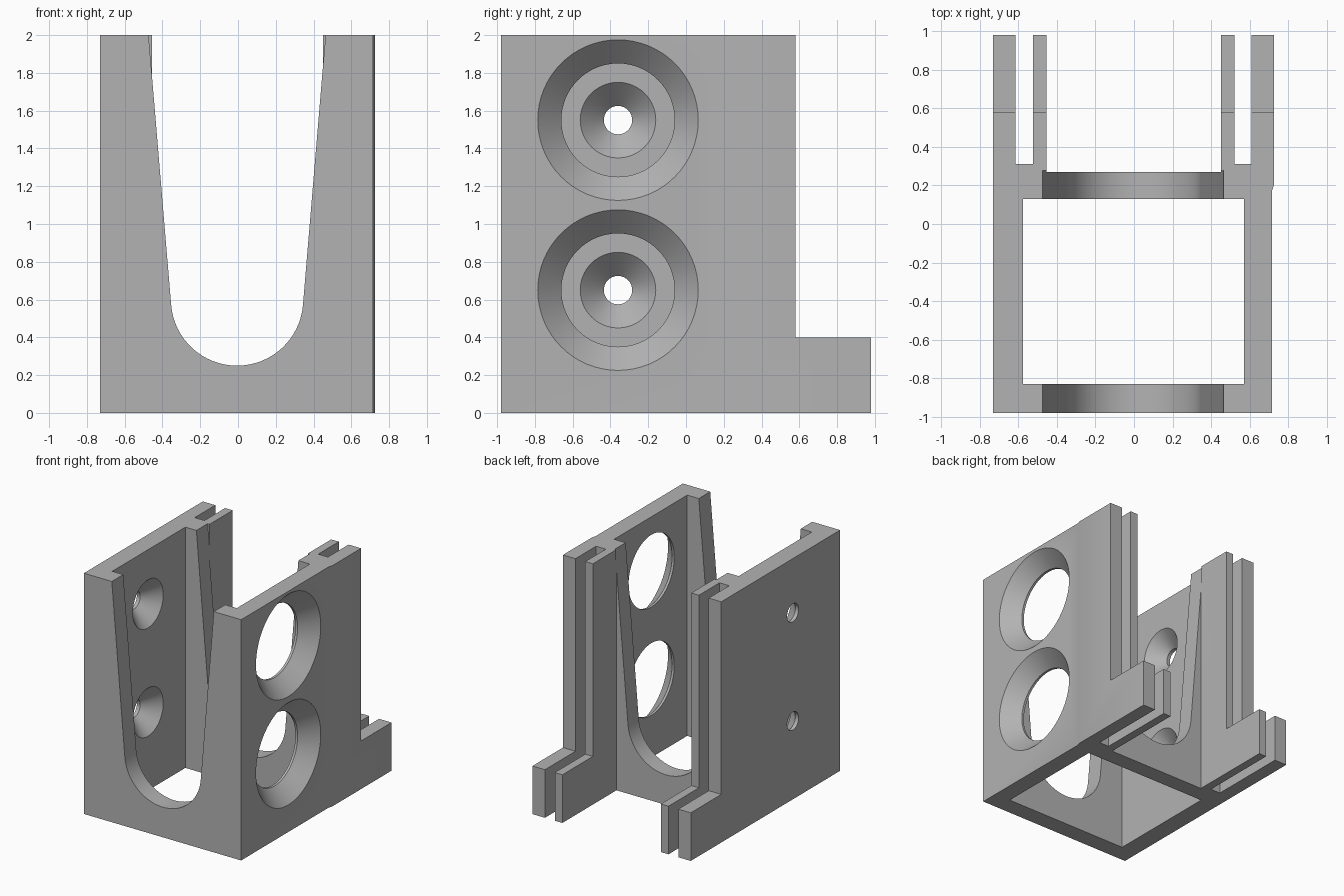
import bpy, bmesh, math
from mathutils import Matrix, Vector

if "Cube" in bpy.data.objects:
    bpy.data.objects.remove(bpy.data.objects["Cube"], do_unlink=True)

grey = bpy.data.materials.new("plain grey")
grey.use_nodes = True
grey.diffuse_color = (0.45, 0.45, 0.45, 1)
grey.node_tree.nodes["Principled BSDF"].inputs["Base Color"].default_value = (0.45, 0.45, 0.45, 1)


def finish(name, bm):
    bmesh.ops.recalc_face_normals(bm, faces=bm.faces[:])
    mesh = bpy.data.meshes.new(name)
    bm.to_mesh(mesh)
    bm.free()
    mesh.materials.append(grey)
    obj = bpy.data.objects.new(name, mesh)
    bpy.context.collection.objects.link(obj)
    return obj


def prism(name, points, sweep):
    """Extrude a closed loop of 3D points along a vector."""
    bm = bmesh.new()
    face = bm.faces.new([bm.verts.new(p) for p in points])
    ext = bmesh.ops.extrude_face_region(bm, geom=[face])
    verts = [g for g in ext["geom"] if isinstance(g, bmesh.types.BMVert)]
    bmesh.ops.translate(bm, verts=verts, vec=Vector(sweep))
    return finish(name, bm)


def box(name, x0, x1, y0, y1, z0, z1):
    loop = [(x0, y0, z0), (x1, y0, z0), (x1, y1, z0), (x0, y1, z0)]
    return prism(name, loop, (0, 0, z1 - z0))


def spun(name, profile, y, z, steps=64):
    """Turn an (x, radius) profile around an axis parallel to x."""
    bm = bmesh.new()
    rings = []
    for x, r in profile:
        rings.append([bm.verts.new((x, y + r * math.cos(a), z + r * math.sin(a)))
                      for a in (math.tau * i / steps for i in range(steps))])
    for a, b in zip(rings, rings[1:]):
        for i in range(steps):
            j = (i + 1) % steps
            bm.faces.new((a[i], a[j], b[j], b[i]))
    bm.faces.new(rings[0])
    bm.faces.new(rings[-1])
    return finish(name, bm)


def carve(target, cutter):
    mod = target.modifiers.new("cut", "BOOLEAN")
    mod.operation = "DIFFERENCE"
    mod.solver = "EXACT"
    mod.object = cutter
    bpy.context.view_layer.objects.active = target
    bpy.ops.object.modifier_apply(modifier=mod.name)
    bpy.data.objects.remove(cutter, do_unlink=True)


# Body: plan outline with twin grooved rails at the back
plan = [(-0.73, -0.98), (0.715, -0.98), (0.715, 0.17), (0.725, 0.2),
        (0.725, 0.98), (0.61, 0.98), (0.61, 0.31), (0.52, 0.31), (0.52, 0.98),
        (0.45, 0.98), (0.45, 0.27), (-0.455, 0.27), (-0.455, 0.98), (-0.525, 0.98),
        (-0.525, 0.31), (-0.615, 0.31), (-0.615, 0.98), (-0.73, 0.98)]
body = prism("slotted_housing", [(x, y, 0) for x, y in plan], (0, 0, 2))

# Open cavity and lowered rail ends
carve(body, box("cavity", -0.575, 0.57, -0.83, 0.13, -0.1, 2.1))
carve(body, box("rail_step", -1, 1, 0.58, 1.1, 0.4, 2.1))

# Tapered arch through the front and back walls
mid, radius = -0.005, 0.35
arch = [(mid + 0.477, 2.1), (mid - 0.477, 2.1)]
for i in range(33):
    a = math.pi + math.radians(5) + math.radians(170) * i / 32
    arch.append((mid + radius * math.cos(a), 0.6 + radius * math.sin(a)))
carve(body, prism("arch", [(x, -1.1, z) for x, z in arch], (0, 1.378, 0)))

# Wide access holes on the left wall, countersunk screw holes on the right wall
for z in (0.65, 1.55):
    carve(body, spun("access_hole", [(0.5, 0.3), (0.59, 0.3), (0.715, 0.425), (0.735, 0.445)], -0.36, z))
    carve(body, spun("screw_hole", [(-0.8, 0.075), (-0.7, 0.075), (-0.575, 0.2), (-0.555, 0.22)], -0.36, z))

# Smooth the round surfaces, keep the edges crisp
bpy.ops.object.select_all(action="DESELECT")
body.select_set(True)
bpy.context.view_layer.objects.active = body
bpy.ops.object.shade_smooth_by_angle(angle=math.radians(20))
